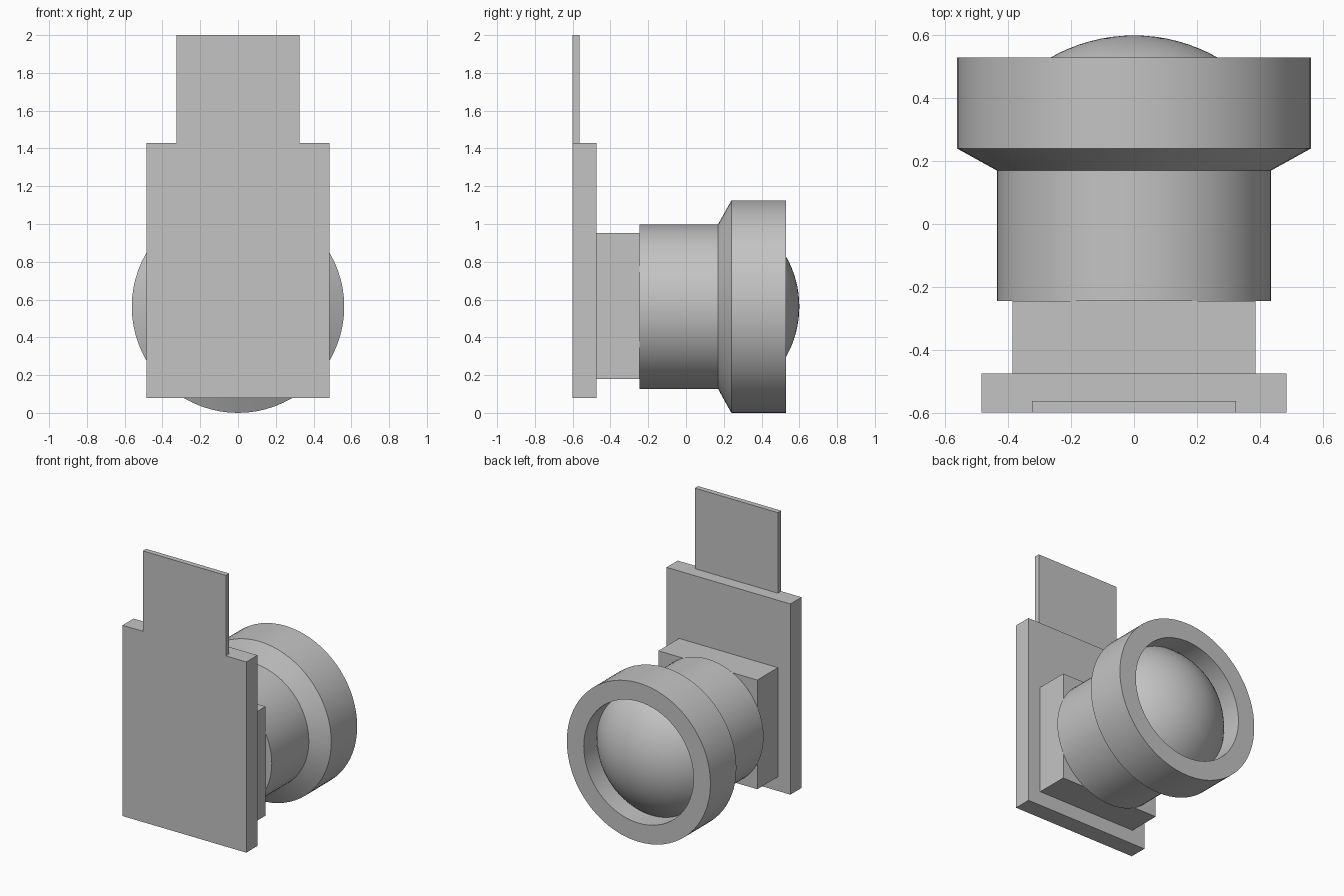
import bpy
import bmesh
import math
from mathutils import Vector

default = bpy.data.objects.get("Cube")
if default:
    bpy.data.objects.remove(default, do_unlink=True)

# One plain grey for every part
grey = bpy.data.materials.new("plain grey")
grey.use_nodes = True
colour = (0.55, 0.55, 0.55, 1)
grey.diffuse_color = colour
grey.node_tree.nodes["Principled BSDF"].inputs["Base Color"].default_value = colour

AXIS_Z = 0.5625  # height of the optical axis


def finish(name, bm):
    bmesh.ops.recalc_face_normals(bm, faces=bm.faces)
    mesh = bpy.data.meshes.new(name)
    bm.to_mesh(mesh)
    bm.free()
    mesh.materials.append(grey)
    obj = bpy.data.objects.new(name, mesh)
    bpy.context.collection.objects.link(obj)
    return obj


def box(name, half_width, y0, y1, z0, z1):
    bm = bmesh.new()
    bmesh.ops.create_cube(bm, size=1)
    for v in bm.verts:
        v.co = (v.co.x * 2 * half_width,
                y0 + (v.co.y + 0.5) * (y1 - y0),
                z0 + (v.co.z + 0.5) * (z1 - z0))
    return finish(name, bm)


def lathe(name, profile, steps=72):
    """Revolve (radius, y) points about the optical axis."""
    bm = bmesh.new()
    verts = [bm.verts.new((r, y, AXIS_Z)) for r, y in profile]
    edges = [bm.edges.new(pair) for pair in zip(verts, verts[1:])]
    bmesh.ops.spin(bm, geom=verts + edges, cent=(0, 0, AXIS_Z), axis=(0, 1, 0),
                   angle=math.tau, steps=steps, dvec=Vector((0, 0, 0)))
    bmesh.ops.remove_doubles(bm, verts=bm.verts, dist=0.0001)
    obj = finish(name, bm)
    bpy.ops.object.select_all(action='DESELECT')
    obj.select_set(True)
    bpy.context.view_layer.objects.active = obj
    bpy.ops.object.shade_smooth_by_angle(angle=math.radians(25))
    return obj


# Flat mounting parts
box("circuit_board", 0.485, -0.6, -0.475, 0.08, 1.43)
box("connector_tab", 0.325, -0.6, -0.563, 1.43, 2.0)
box("sensor_block", 0.387, -0.475, -0.245, 0.18, 0.953)

# Barrel flaring into a hollow front ring
BORE, FLOOR = 0.43, 0.385
lathe("lens_housing", [(0, -0.245), (0.436, -0.245), (0.436, 0.17),
                       (0.5625, 0.24), (0.5625, 0.53),
                       (BORE, 0.53), (BORE, FLOOR)])

# Domed glass filling the bore
APEX = 0.6
height = APEX - FLOOR
radius = (BORE ** 2 + height ** 2) / (2 * height)
sweep = math.asin(BORE / radius)
rings = 14
arc = [(radius * math.sin(sweep * i / rings),
        APEX - radius + radius * math.cos(sweep * i / rings))
       for i in range(rings + 1)]
lathe("lens_dome", arc + [(0, FLOOR)])
